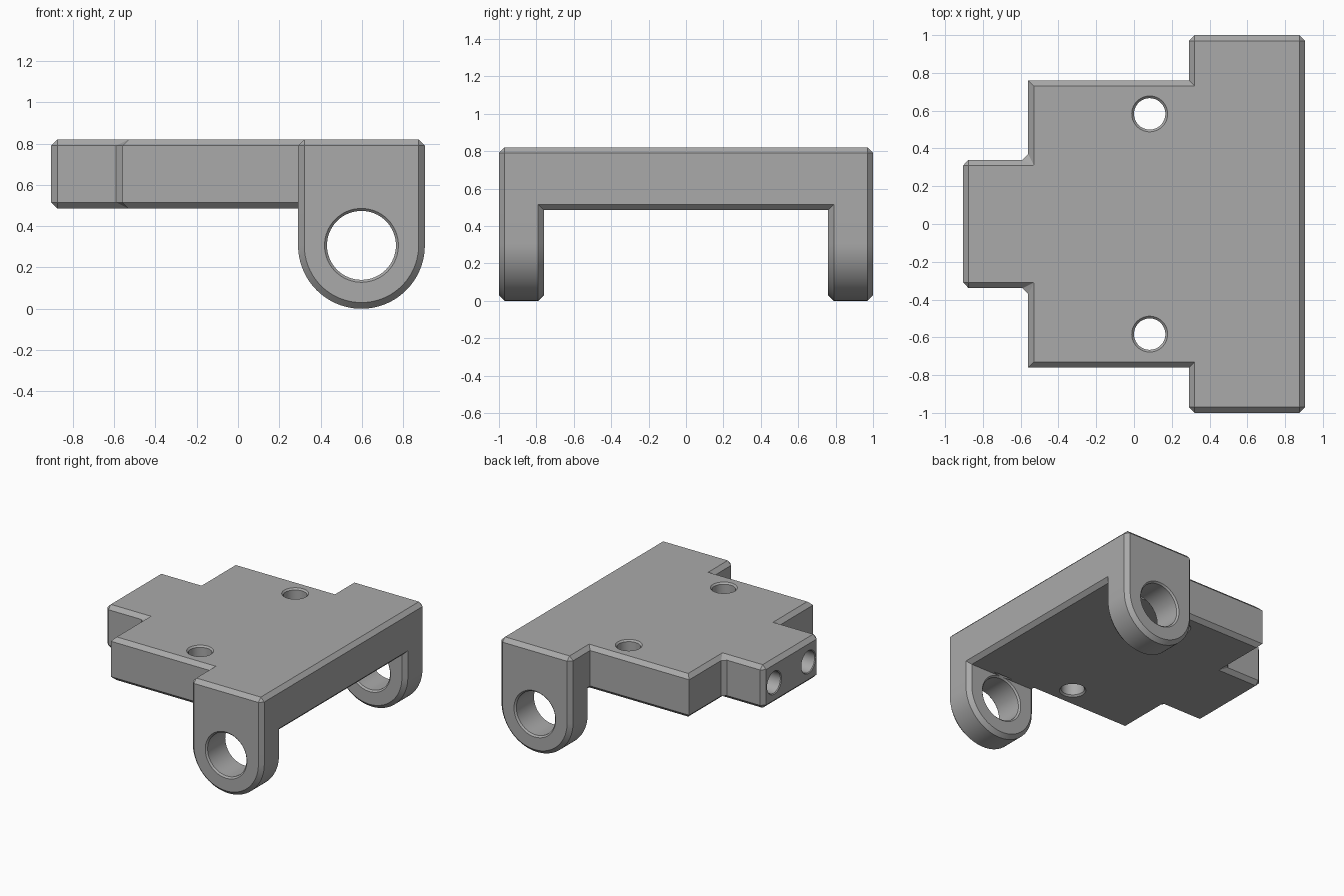
import bpy, bmesh, math
from mathutils import Matrix, Vector

if "Cube" in bpy.data.objects:
    bpy.data.objects.remove(bpy.data.objects["Cube"], do_unlink=True)

CHAMFER = 0.03
TOP, BOTTOM = 0.82, 0.485
LUG_X, LUG_R = 0.598, 0.307
X_IN, X_OUT = LUG_X - LUG_R, LUG_X + LUG_R
PLATE_Y = 0.76

grey = bpy.data.materials.new("machined_grey")
grey.use_nodes = True
grey.diffuse_color = (0.4, 0.4, 0.4, 1)
grey.node_tree.nodes["Principled BSDF"].inputs["Base Color"].default_value = (0.4, 0.4, 0.4, 1)


def make_object(name, bm):
    bmesh.ops.recalc_face_normals(bm, faces=bm.faces)
    mesh = bpy.data.meshes.new(name)
    bm.to_mesh(mesh)
    bm.free()
    mesh.materials.append(grey)
    obj = bpy.data.objects.new(name, mesh)
    bpy.context.collection.objects.link(obj)
    return obj


def chamfered_prism(name, points, depth, rule):
    """Extrude an outline along depth and chamfer the edges the rule picks."""
    bm = bmesh.new()
    face = bm.faces.new([bm.verts.new(p) for p in points])
    new = bmesh.ops.extrude_face_region(bm, geom=[face])["geom"]
    bmesh.ops.translate(bm, vec=depth, verts=[v for v in new if isinstance(v, bmesh.types.BMVert)])
    bmesh.ops.recalc_face_normals(bm, faces=bm.faces)
    bmesh.ops.bevel(bm, geom=[e for e in bm.edges if rule(e)], offset=CHAMFER,
                    segments=1, profile=0.5, affect='EDGES')
    return make_object(name, bm)


def boolean(target, tool, operation):
    mod = target.modifiers.new(operation.lower(), 'BOOLEAN')
    mod.operation = operation
    mod.solver = 'EXACT'
    mod.object = tool
    bpy.context.view_layer.objects.active = target
    bpy.ops.object.modifier_apply(modifier=mod.name)
    bpy.data.objects.remove(tool, do_unlink=True)


def drill(target, start, end, radius, lip, blind=False):
    """Cut a round hole with a small countersink at each open end."""
    start, end = Vector(start), Vector(end)
    length = (end - start).length
    over = 0.02
    rings = [(-over, radius + lip + over), (lip, radius)]
    rings += [(length, radius)] if blind else [(length - lip, radius), (length + over, radius + lip + over)]
    bm = bmesh.new()
    loops = []
    count = 64
    for h, r in rings:
        loops.append([bm.verts.new((r * math.cos(math.tau * i / count),
                                    r * math.sin(math.tau * i / count), h)) for i in range(count)])
    for a, b in zip(loops, loops[1:]):
        for i in range(count):
            j = (i + 1) % count
            bm.faces.new((a[i], a[j], b[j], b[i]))
    bm.faces.new(loops[0])
    bm.faces.new(loops[-1])
    turn = (end - start).to_track_quat('Z', 'Y').to_matrix().to_4x4()
    bmesh.ops.transform(bm, matrix=Matrix.Translation(start) @ turn, verts=bm.verts)
    boolean(target, make_object("hole_cutter", bm), 'DIFFERENCE')


# Stepped plate: narrow tongue, middle, and full-width crossbar
half = [(-0.905, 0.34), (-0.56, 0.34), (-0.56, PLATE_Y), (X_IN, PLATE_Y), (X_IN, 1), (X_OUT, 1)]
outline = half + [(x, -y) for x, y in reversed(half)]


def plate_edge(e):
    a, b = (v.co for v in e.verts)
    return abs(a.z - b.z) < 0.01 or abs(abs(a.y) - PLATE_Y) > 0.01


plate = chamfered_prism("bracket_plate", [(x, y, BOTTOM) for x, y in outline],
                        (0, 0, TOP - BOTTOM), plate_edge)


# Rounded lugs hanging below both ends of the crossbar
def lug_edge(e):
    a, b = (v.co for v in e.verts)
    return abs(a.y - b.y) < 0.01


arc = [(LUG_X + LUG_R * math.cos(t), LUG_R + LUG_R * math.sin(t))
       for t in (math.pi * (1 + i / 48) for i in range(49))]
profile = arc + [(X_OUT, 0.65), (X_IN, 0.65)]
for side, name in ((1, "back_lug"), (-1, "front_lug")):
    lug = chamfered_prism(name, [(x, side * PLATE_Y, z) for x, z in profile],
                          (0, side * (1 - PLATE_Y), 0), lug_edge)
    boolean(plate, lug, 'UNION')

# Pivot bores, vertical bolt holes and blind holes in the tongue end
for side in (1, -1):
    drill(plate, (LUG_X, side, LUG_R), (LUG_X, side * PLATE_Y, LUG_R), 0.167, 0.012)
    drill(plate, (0.083, side * 0.583, TOP), (0.083, side * 0.583, BOTTOM), 0.083, 0.012)
    drill(plate, (-0.905, side * 0.21, 0.65), (-0.4, side * 0.21, 0.65), 0.083, 0.006, blind=True)

# Smooth the round surfaces, keep chamfers crisp
bpy.ops.object.select_all(action='DESELECT')
plate.select_set(True)
bpy.context.view_layer.objects.active = plate
bpy.ops.object.shade_smooth_by_angle(angle=math.radians(25))
